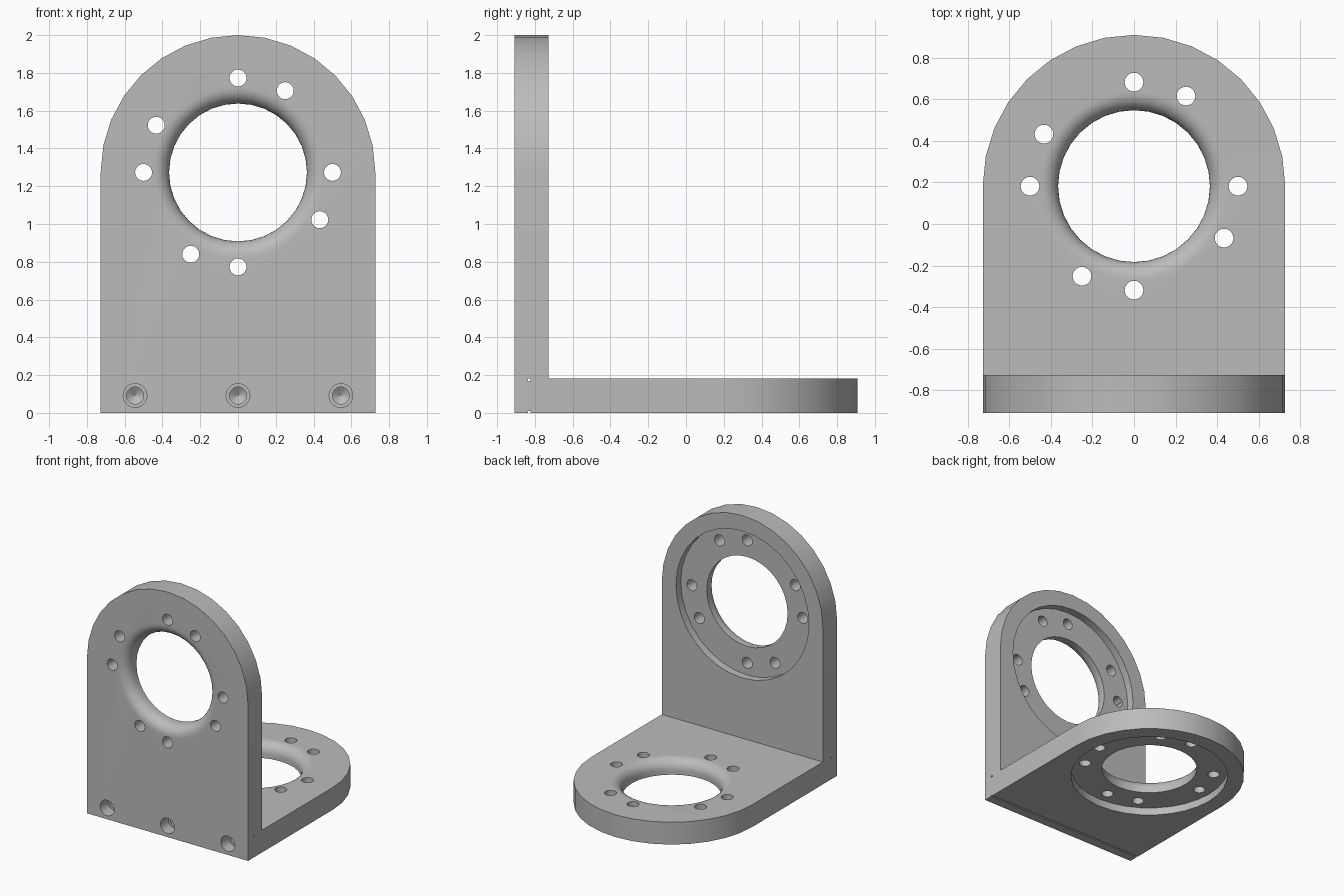
import bpy
from math import cos, sin, pi, radians
from mathutils import Matrix

if "Cube" in bpy.data.objects:
    bpy.data.objects.remove(bpy.data.objects["Cube"])

R, T = 0.727, 0.182          # plate half width and thickness
SEG = 32

grey = bpy.data.materials.new("grey_metal")
grey.use_nodes = True
COLOUR = (0.5, 0.5, 0.5, 1)
grey.diffuse_color = COLOUR
grey.node_tree.nodes["Principled BSDF"].inputs["Base Color"].default_value = COLOUR


def make(name, verts, faces):
    mesh = bpy.data.meshes.new(name)
    mesh.from_pydata(verts, [], faces)
    mesh.materials.append(grey)
    obj = bpy.data.objects.new(name, mesh)
    bpy.context.collection.objects.link(obj)
    return obj


def lathe(name, profile, seg=SEG):
    """Solid of revolution about z from (radius, z) pairs, bottom to top."""
    verts = [(r * cos(2 * pi * i / seg), r * sin(2 * pi * i / seg), z)
             for r, z in profile for i in range(seg)]
    faces = [(k * seg + i, k * seg + (i + 1) % seg,
              (k + 1) * seg + (i + 1) % seg, (k + 1) * seg + i)
             for k in range(len(profile) - 1) for i in range(seg)]
    top = (len(profile) - 1) * seg
    faces += [tuple(reversed(range(seg))), tuple(range(top, top + seg))]
    return make(name, verts, faces)


def combine(obj, other, operation):
    """Apply a boolean and remove the second object."""
    other.hide_render = True
    mod = obj.modifiers.new("cut", 'BOOLEAN')
    mod.object, mod.operation, mod.solver = other, operation, 'EXACT'
    bpy.context.view_layer.update()
    result = bpy.data.meshes.new_from_object(
        obj.evaluated_get(bpy.context.evaluated_depsgraph_get()))
    obj.modifiers.clear()
    obj.data = result
    bpy.data.objects.remove(other)


def flange(name, foot):
    """Round-ended plate around the origin, its square end at y = -foot."""
    outline = [(R * cos(pi * i / 16), R * sin(pi * i / 16)) for i in range(17)]
    outline += [(-R, -foot), (R, -foot)]
    n = len(outline)
    verts = [(x, y, z) for z in (0, T) for x, y in outline]
    faces = [(i, (i + 1) % n, n + (i + 1) % n, n + i) for i in range(n)]
    faces += [tuple(reversed(range(n))), tuple(range(n, 2 * n))]
    plate = make(name, verts, faces)
    # Counterbore below, straight throat, then a rounded lip on top
    bore, recess, depth, lip = 0.365, 0.6, 0.062, 0.085
    profile = [(recess, -0.1), (recess, depth), (bore, depth)]
    profile += [(bore + lip * (1 - cos(a)), T - lip + lip * sin(a))
                for a in (radians(11.25 * k) for k in range(9))]
    profile.append((bore + lip, T + 0.1))
    combine(plate, lathe("bore_cutter", profile), 'DIFFERENCE')
    # Two bolt holes per quarter
    for quarter in range(4):
        for offset in (0, 60):
            a = radians(90 * quarter + (offset if quarter % 2 == 0 else offset and -30 + 90))
            a = radians(90 * quarter + offset) if quarter % 2 == 0 else a
            if offset and quarter % 2:
                a = radians(90 * quarter + 60)
            hole = lathe("bolt_cutter", [(0.045, -0.1), (0.045, T + 0.1)], 20)
            hole.location = (0.5 * cos(a), 0.5 * sin(a), 0)
            combine(plate, hole, 'DIFFERENCE')
    return plate


# Upright and base plates, joined to one bracket
bracket = flange("angle_bracket", 2 - R)
turn = Matrix.Translation((0, T - 0.909, 2 - R)) @ Matrix.Rotation(pi / 2, 4, 'X')
bracket.data.transform(turn)
base = flange("base_plate", 0.182 + 0.83)
base.location = (0, 0.182, 0)
combine(bracket, base, 'UNION')

# Counterbored screw holes with a drilled tip along the lower front edge
for x in (-0.545, 0, 0.545):
    screw = lathe("screw_cutter", [(0.001, -0.40), (0.045, -0.37), (0.045, -0.1),
                                   (0.063, -0.1), (0.063, 0.1)], 24)
    screw.matrix_world = Matrix.Translation((x, -0.909, 0.092)) @ Matrix.Rotation(pi / 2, 4, 'X')
    combine(bracket, screw, 'DIFFERENCE')

# Fine relief grooves at the joint
for z in (0.003, 0.175):
    groove = lathe("groove_cutter", [(0.008, -1), (0.008, 1)], 8)
    groove.matrix_world = Matrix.Translation((0, -0.83, z)) @ Matrix.Rotation(pi / 2, 4, 'Y')
    combine(bracket, groove, 'DIFFERENCE')

bpy.context.view_layer.objects.active = bracket
bracket.select_set(True)
bpy.ops.object.shade_smooth_by_angle(angle=radians(30))
